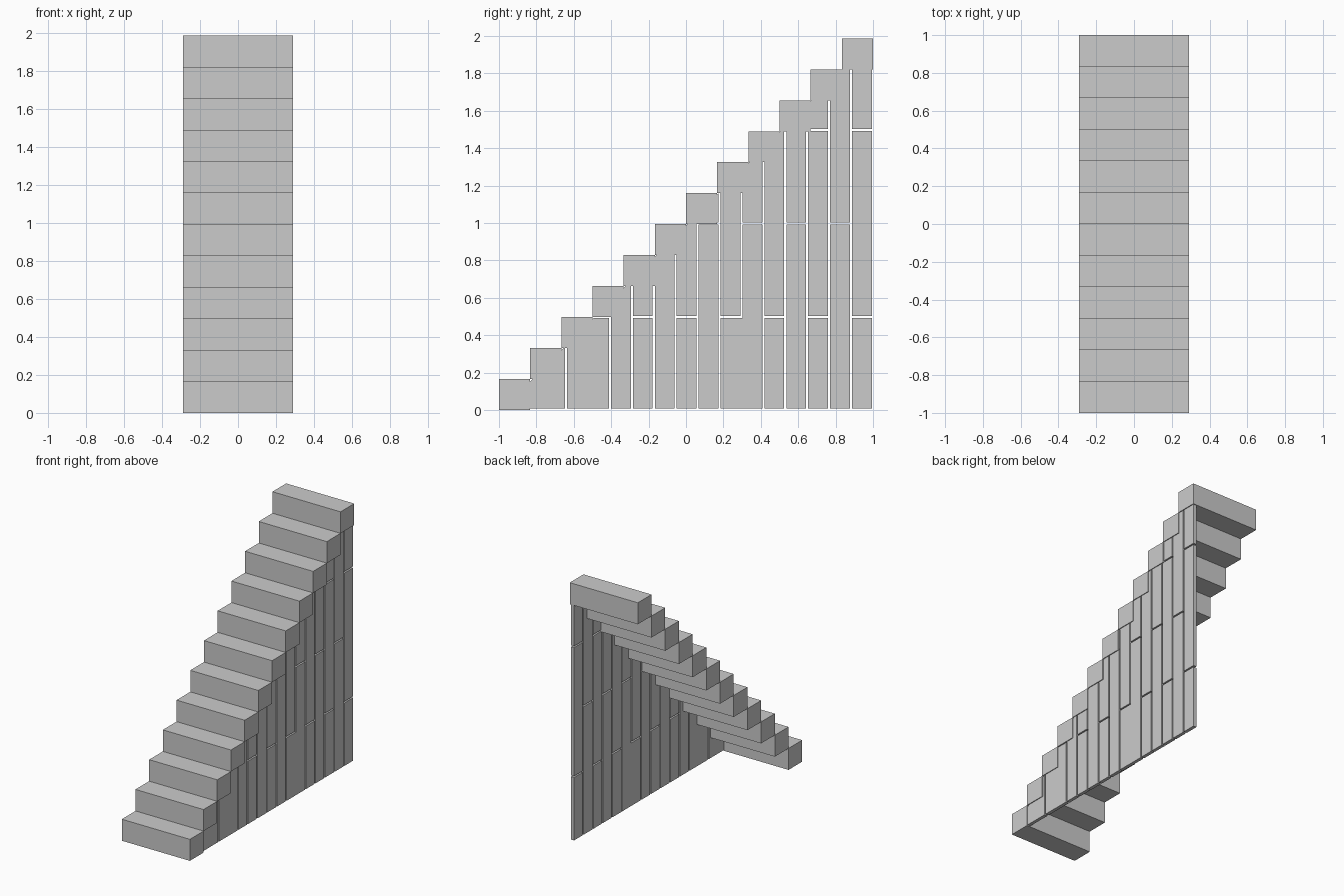
import bpy, bmesh
from mathutils import Vector

if "Cube" in bpy.data.objects:
    bpy.data.objects.remove(bpy.data.objects["Cube"])

STEPS = 12
RUN, RISE = 2 / STEPS, 1.987 / STEPS
HALF_W = 0.29
PITCH, GAP = 0.1172, 0.011
SLOPE = 0.986            # planks are cut along z = y + SLOPE


def add_box(bm, lo, hi):
    lo, hi = Vector(lo), Vector(hi)
    verts = bmesh.ops.create_cube(bm, size=1)["verts"]
    for v in verts:
        v.co = Vector(((lo[i] + hi[i]) / 2 + v.co[i] * (hi[i] - lo[i]) for i in range(3)))


def finish(bm, name):
    bmesh.ops.recalc_face_normals(bm, faces=bm.faces)
    me = bpy.data.meshes.new(name)
    bm.to_mesh(me)
    bm.free()
    ob = bpy.data.objects.new(name, me)
    bpy.context.collection.objects.link(ob)


# Solid block steps
for k in range(STEPS):
    bm = bmesh.new()
    add_box(bm, (-HALF_W, -1 + k * RUN, k * RISE), (HALF_W, -1 + (k + 1) * RUN, (k + 1) * RISE))
    finish(bm, f"step_{k + 1}")

# Plank wall on the right: staggered boards, trimmed along the stair slope
bm = bmesh.new()
for i in range(17):
    back = 0.994 - i * PITCH
    front = back - PITCH + GAP
    if i in (12, 14):    # boards butted tight against the next one
        front -= GAP
    cuts = [0, 0.5, 1.5, 2.5] if i % 2 == 0 else [0, 1.0, 2.0]
    for z0, z1 in zip(cuts, cuts[1:]):
        if z0 > back + SLOPE - 0.02:
            continue
        tight = GAP if (i == 6 and z0 == 0) else 0
        bottom = z0 + (0.008 if z0 == 0 else GAP / 2 - 0.002)
        add_box(bm, (0.258, max(front, -0.97), bottom),
                (0.284, back, z1 - GAP / 2 - 0.002))
        if tight:
            add_box(bm, (0.258, back, bottom), (0.284, back + tight, z1 - GAP / 2 - 0.002))
cut = bmesh.ops.bisect_plane(bm, geom=bm.verts[:] + bm.edges[:] + bm.faces[:],
                             plane_co=(0, 0, SLOPE), plane_no=(0, -1, 1), clear_outer=True)
bmesh.ops.holes_fill(bm, edges=[e for e in bm.edges if e.is_boundary])
finish(bm, "side_planks")
